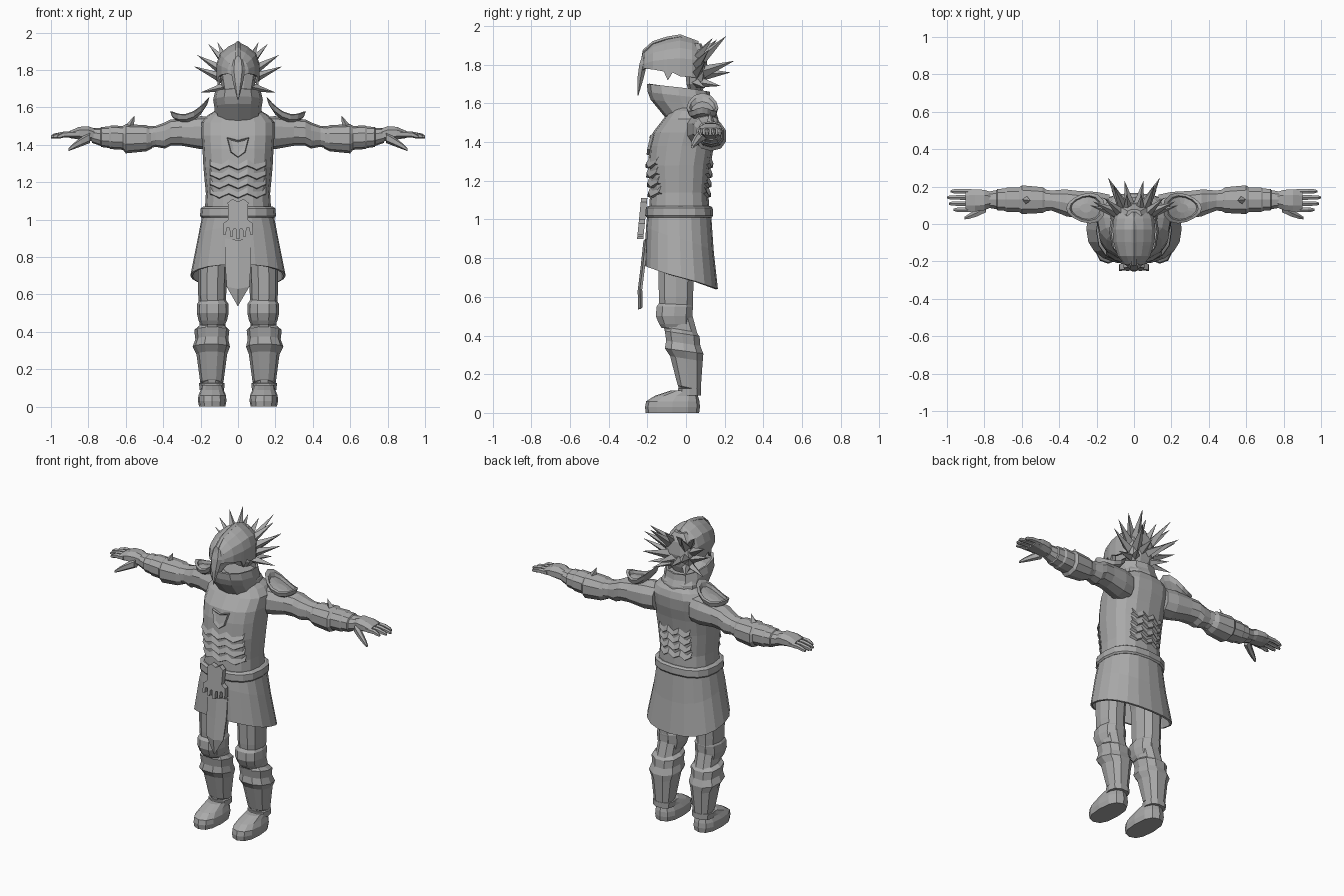
import bpy, bmesh, math
from mathutils import Vector

grey = bpy.data.materials.new("armour_grey")
grey.diffuse_color = (0.4, 0.4, 0.4, 1)


def finish(name, bm, mirror=False, thick=0):
    bmesh.ops.recalc_face_normals(bm, faces=bm.faces[:])
    me = bpy.data.meshes.new(name)
    bm.to_mesh(me)
    bm.free()
    me.materials.append(grey)
    ob = bpy.data.objects.new(name, me)
    bpy.context.collection.objects.link(ob)
    if thick:
        s = ob.modifiers.new("Solidify", 'SOLIDIFY')
        s.thickness, s.offset = thick, -1
    if mirror:
        ob.modifiers.new("Mirror", 'MIRROR')
    return ob


def bridge(bm, rings, closed=True):
    for a, b in zip(rings, rings[1:]):
        n = len(a)
        for i in range(n if closed else n - 1):
            j = (i + 1) % n
            bm.faces.new((a[i], a[j], b[j], b[i]))


def loft(name, secs, n=10, axis='Z', p=0.85, slant=0, caps=True, **kw):
    """Sections are (position, centre a, centre b, radius a, radius b)."""
    bm, rings = bmesh.new(), []
    for t, a, b, ra, rb in secs:
        ring = []
        for i in range(n):
            w = 2 * math.pi * (i + 0.5 * (axis == 'X')) / n
            c, s = math.cos(w), math.sin(w)
            u = a + ra * math.copysign(abs(c) ** p, c)
            v = b + rb * math.copysign(abs(s) ** p, s)
            ring.append(bm.verts.new((u, v, t - slant * s * (t < 1 or t > 1.6)) if axis == 'Z' else (t, u, v)))
        rings.append(ring)
    bridge(bm, rings)
    if caps:
        bm.faces.new(rings[0])
        bm.faces.new(rings[-1])
    return finish(name, bm, **kw)


def spike(bm, base, tip, r, n=4):
    base, tip = Vector(base), Vector(tip)
    q = (tip - base).to_track_quat('Z', 'Y')
    ring = [bm.verts.new(base + q @ Vector((r * math.cos(6.2832 * i / n), r * math.sin(6.2832 * i / n), 0)))
            for i in range(n)]
    top = bm.verts.new(tip)
    for i in range(n):
        bm.faces.new((ring[i], ring[(i + 1) % n], top))
    bm.faces.new(ring)


def prism(name, half, y0, y1, lean=0):
    """Mirrored x-z outline extruded along y."""
    pts = half + [(-x, z) for x, z in reversed(half) if x > 0]
    bm = bmesh.new()
    zt = max(z for x, z in pts)
    rings = [[bm.verts.new((x, y - lean * (zt - z), z)) for x, z in pts] for y in (y0, y1)]
    bridge(bm, rings)
    bm.faces.new(rings[0])
    bm.faces.new(rings[1])
    return finish(name, bm)


# torso
TORSO = [(1.0, 0, -.035, .18, .16), (1.14, 0, -.035, .172, .15), (1.28, 0, -.035, .185, .162),
         (1.38, 0, -.022, .19, .166), (1.45, 0, -.005, .195, .166), (1.52, 0, .025, .195, .142),
         (1.56, 0, .035, .16, .12), (1.60, 0, .03, .09, .09)]
loft("torso", TORSO, 16, p=.8)


def torso_y(x, z, side):
    for s, t in zip(TORSO, TORSO[1:]):
        if s[0] <= z <= t[0]:
            f = (z - s[0]) / (t[0] - s[0])
            cy, rx, ry = (s[k] + f * (t[k] - s[k]) for k in (2, 3, 4))
            return cy + side * ry * max(0, 1 - (abs(x) / rx) ** 2.5) ** .4


# zigzag ribs on belly and back
for side, name, xs in ((-1, "belly_rib", (.15, .1, .05, 0)), (1, "back_rib", (.11, .075, .04, 0))):
    for k in range(4):
        bm, rings = bmesh.new(), []
        z0 = 1.13 + .05 * k
        pts = [(-x, i) for i, x in enumerate(xs)] + [(xs[i], i) for i in (2, 1, 0)]
        for x, i in pts:
            z = z0 + (.022 if i % 2 == 0 else 0)
            rings.append([bm.verts.new((x, torso_y(x, z + dz, side) + side * d, z + dz))
                          for dz, d in ((-.018, -.004), (-.012, .014), (.022, -.004))])
        bridge(bm, rings, False)
        finish(name, bm)

# chest emblem
bm = bmesh.new()
outer = [(-.06, 1.44), (0, 1.425), (.06, 1.44), (.04, 1.36), (0, 1.33), (-.04, 1.36)]
rings = [[bm.verts.new((x * f, torso_y(x * f, 1.4 + (z - 1.4) * f, -1) - d, 1.4 + (z - 1.4) * f))
          for x, z in outer] for f, d in ((1, -.004), (.92, .012), (.6, .003))]
bridge(bm, rings)
bm.faces.new(rings[-1])
finish("chest_emblem", bm)

# belt, skirt, hanging front panel and buckle
loft("belt", [(1.01, 0, -.035, .195, .168), (1.02, 0, -.035, .203, .175),
              (1.06, 0, -.035, .2, .173), (1.07, 0, -.035, .185, .16)], 16, p=.8)
loft("skirt", [(1.03, 0, -.035, .19, .165), (.9, 0, -.032, .215, .175), (.7, 0, -.025, .255, .19)],
     20, p=.85, slant=.06, caps=False, thick=.012)
bm = bmesh.new()
rows = [(.9, .07, -.208), (.77, .07, -.222), (.64, .06, -.238), (.545, .004, -.235)]
bridge(bm, [[bm.verts.new((s * w, y - (0 if s else .012), z - (0 if s else .01))) for s in (-1, 0, 1)]
            for z, w, y in rows], False)
finish("front_panel", bm, thick=.012)
prism("buckle", [(0, 1.095), (.03, 1.11), (.055, 1.09), (.052, 1.0), (.078, .98), (.08, .92), (.065, .92),
                 (.06, .955), (.045, .955), (.042, .91), (.028, .91), (.025, .95), (.012, .95), (.01, .9), (0, .9)],
      -.232, -.2, lean=.1)

# collar and neck guard
loft("collar", [(1.53, 0, .02, .105, .11), (1.605, 0, -.02, .112, .15), (1.64, 0, -.035, .118, .148),
                (1.68, 0, -.04, .108, .148)], 12, slant=.022, caps=False, thick=.015)
loft("neck_guard", [(1.55, 0, .04, .13, .1), (1.60, 0, .035, .125, .1), (1.63, 0, .03, .105, .085)], 12)

# helmet shell: stations of (y, half width, top, bottom)
bm, rings = bmesh.new(), []
for y, w, zt, zb in ((-.23, .02, 1.81, 1.77), (-.215, .055, 1.87, 1.78), (-.17, .088, 1.912, 1.775),
                     (-.115, .105, 1.93, 1.765), (-.095, .11, 1.937, 1.72), (-.07, .112, 1.942, 1.76),
                     (-.03, .115, 1.95, 1.74), (.03, .108, 1.935, 1.735), (.065, .09, 1.915, 1.735)):
    h = zt - 1.77
    half = [(w, zb), (w, 1.77 + .35 * h), (.84 * w, 1.77 + .65 * h), (.45 * w, 1.77 + .86 * h)]
    rings.append([bm.verts.new((x, y, z)) for x, z in
                  half + [(0, zt)] + [(-x, z) for x, z in reversed(half)]])
bridge(bm, rings, False)
finish("helmet", bm, thick=.012)

# beak and brow crest
loft("beak", [(1.86, 0, -.205, .03, .02), (1.80, 0, -.222, .04, .022), (1.73, 0, -.235, .026, .018),
              (1.64, 0, -.249, .003, .003)], 6)
bm = bmesh.new()
rings = [[bm.verts.new((s * .014, y, z - (.012 if s else 0))) for s in (-1, 0, 1)]
         for y, z in ((-.235, 1.81), (-.223, 1.877), (-.172, 1.922), (-.1, 1.945), (-.03, 1.957), (.065, 1.922))]
bridge(bm, rings, False)
finish("helmet_crest", bm, thick=.01)

# hair mass and spikes
loft("hair_mass", [(1.66, 0, .05, .05, .035), (1.70, 0, .05, .085, .05), (1.78, 0, .055, .1, .06),
                   (1.86, 0, .055, .08, .05), (1.91, 0, .05, .04, .03)], 10)
bm = bmesh.new()
for base, tip, r in (((.03, .07, 1.84), (.04, .16, 1.93), .03), ((.05, .07, 1.82), (.11, .21, 1.95), .032),
                     ((.06, .05, 1.83), (.16, .14, 1.94), .03), ((.05, .08, 1.76), (.14, .25, 1.82), .034),
                     ((.07, .05, 1.79), (.22, .12, 1.88), .032), ((.07, .05, 1.75), (.238, .1, 1.82), .03),
                     ((.06, .05, 1.71), (.2, .1, 1.68), .028), ((.02, .08, 1.75), (.05, .23, 1.76), .034),
                     ((.05, .07, 1.71), (.12, .18, 1.69), .028)):
    spike(bm, base, tip, r)
finish("hair_spikes", bm, mirror=True)

# shoulder pads: curved oval dishes with a raised rim
bm, rings = bmesh.new(), []
for f, d in ((.55, -.04), (.9, -.025), (1, 0), (.82, .006), (.74, -.012), (.3, -.004)):
    ring = []
    for i in range(14):
        w = 2 * math.pi * i / 14
        u, v = f * math.cos(w), f * math.sin(w)
        ring.append(bm.verts.new((.258 + .105 * u, .085 + .08 * v * (1 - .25 * u),
                                  1.565 - .0375 * u + .0525 * u * u + d)))
    rings.append(ring)
bridge(bm, rings)
bm.faces.new(rings[0])
bm.faces.new(rings[-1])
finish("shoulder_pad", bm, mirror=True)

# arms, bracers, hands
loft("arm", [(.13, .08, 1.465, .08, .085), (.2, .09, 1.465, .085, .088), (.3, .105, 1.468, .075, .073),
             (.36, .112, 1.465, .075, .07), (.39, .118, 1.45, .068, .07), (.44, .125, 1.445, .056, .056),
             (.5, .128, 1.437, .062, .062)], 10, 'X', mirror=True)
loft("bracer", [(.46, .125, 1.435, .055, .055), (.49, .128, 1.435, .072, .07), (.6, .13, 1.432, .08, .078),
                (.615, .13, 1.437, .068, .064), (.68, .13, 1.44, .068, .063), (.69, .13, 1.44, .062, .057),
                (.73, .13, 1.442, .06, .054), (.735, .13, 1.442, .053, .048), (.78, .13, 1.45, .045, .04)],
     10, 'X', mirror=True)
bm = bmesh.new()
spike(bm, (.59, .13, 1.47), (.553, .125, 1.555), .035)
finish("bracer_fin", bm, mirror=True)
loft("hand", [(.76, .13, 1.45, .042, .036), (.80, .128, 1.46, .058, .042), (.85, .126, 1.462, .064, .036),
              (.9, .126, 1.455, .062, .02)], 8, 'X', mirror=True)
for i in range(4):
    y, e = .076 + .033 * i, (.965, .99, 1.0, .98)[i]
    loft("finger", [(.87, y, 1.456, .014, .017), (.93, y, 1.455, .014, .016), (e - .015, y, 1.447, .012, .013),
                    (e, y, 1.442, .006, .007)], 6, 'X', mirror=True)
loft("thumb", [(.79, .09, 1.44, .03, .03), (.84, .06, 1.415, .022, .024), (.88, .042, 1.392, .016, .016),
               (.905, .032, 1.375, .008, .008)], 6, 'X', mirror=True)

# legs, knee guards, shin guards, boots
loft("leg", [(.95, .1, -.04, .09, .1), (.78, .135, -.05, .078, .098), (.6, .138, -.052, .075, .092),
             (.5, .135, -.05, .07, .088), (.4, .138, -.02, .07, .085), (.25, .14, .005, .065, .07),
             (.1, .14, .02, .05, .055)], 10, mirror=True)
loft("knee_guard", [(.57, .135, -.055, .07, .085), (.55, .135, -.058, .083, .098), (.5, .135, -.062, .085, .098),
                    (.46, .135, -.055, .076, .088), (.44, .135, -.05, .066, .08)], 10, mirror=True)
loft("shin_guard", [(.43, .138, -.025, .072, .082), (.41, .14, -.02, .094, .094), (.36, .14, -.014, .088, .092),
                    (.32, .143, -.01, .1, .104), (.28, .14, .002, .082, .088), (.13, .14, .016, .062, .062),
                    (.12, .14, .018, .052, .054)], 10, slant=.015, mirror=True)
loft("ankle_cuff", [(.09, .14, .018, .066, .062), (.125, .14, .018, .068, .062), (.13, .14, .018, .05, .05)],
     10, mirror=True)
loft("boot", [(0, .138, -.07, .07, .138), (.03, .138, -.07, .076, .142), (.06, .138, -.068, .074, .138),
              (.088, .138, -.05, .062, .112), (.115, .14, -.005, .055, .075)], 12, p=.8, mirror=True)
